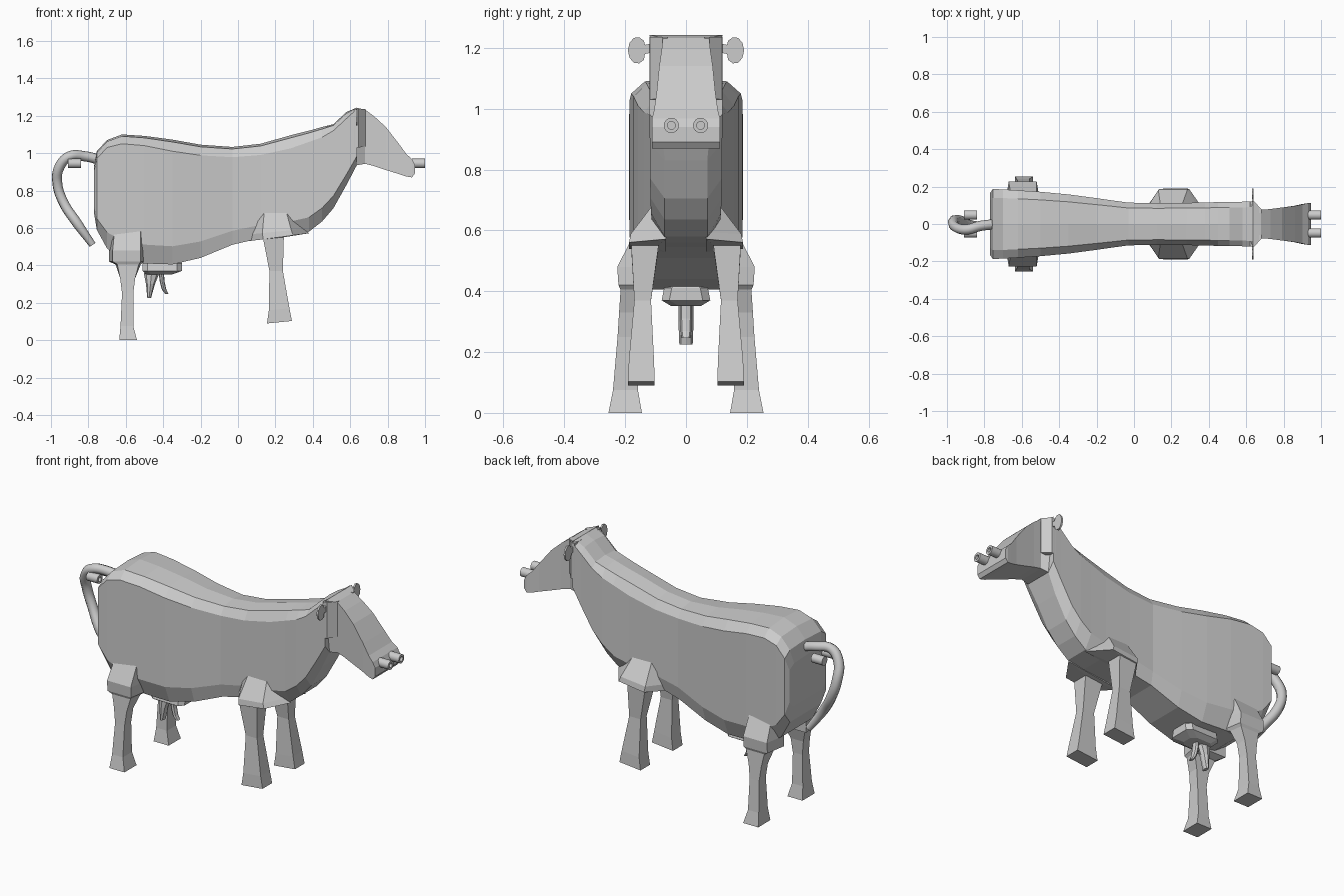
import bpy, bmesh, math

grey = bpy.data.materials.new("plain_grey")
grey.diffuse_color = (0.6, 0.6, 0.6, 1)


def loft(name, rings, smooth=False):
    """Skin a list of equal-length point rings and cap both ends."""
    bm = bmesh.new()
    vs = [[bm.verts.new(p) for p in r] for r in rings]
    n = len(vs[0])
    for a, b in zip(vs, vs[1:]):
        for i in range(n):
            j = (i + 1) % n
            bm.faces.new((a[i], a[j], b[j], b[i]))
    bm.faces.new(vs[0])
    bm.faces.new(vs[-1])
    bmesh.ops.recalc_face_normals(bm, faces=bm.faces)
    me = bpy.data.meshes.new(name)
    bm.to_mesh(me)
    bm.free()
    me.materials.append(grey)
    ob = bpy.data.objects.new(name, me)
    bpy.context.collection.objects.link(ob)
    if smooth:
        bpy.ops.object.select_all(action='DESELECT')
        ob.select_set(True)
        bpy.context.view_layer.objects.active = ob
        bpy.ops.object.shade_smooth_by_angle(angle=math.radians(40))
    return ob


# Body and neck: x, belly z, side edge z, spine z, half width, belly half width
body = [
    (-0.77, 0.68, 0.90, 0.93, 0.165, 0.13),
    (-0.755, 0.59, 0.97, 1.01, 0.187, 0.14),
    (-0.70, 0.49, 1.03, 1.07, 0.185, 0.14),
    (-0.62, 0.435, 1.05, 1.10, 0.18, 0.135),
    (-0.50, 0.41, 1.04, 1.092, 0.172, 0.125),
    (-0.35, 0.405, 1.01, 1.072, 0.158, 0.12),
    (-0.20, 0.44, 0.988, 1.045, 0.138, 0.11),
    (-0.03, 0.51, 0.978, 1.033, 0.114, 0.10),
    (0.12, 0.545, 0.99, 1.05, 0.112, 0.09),
    (0.28, 0.56, 1.025, 1.095, 0.113, 0.075),
    (0.38, 0.58, 1.06, 1.12, 0.115, 0.07),
    (0.45, 0.635, 1.085, 1.14, 0.117, 0.07),
    (0.51, 0.705, 1.12, 1.155, 0.118, 0.07),
    (0.58, 0.83, 1.185, 1.22, 0.119, 0.07),
    (0.635, 0.935, 1.235, 1.243, 0.12, 0.08),
]
rings = []
for x, zb, zs, zt, w, wb in body:
    h = zs - zb
    half = [(wb, zb), (w, zb + 0.16 * h), (w, zs), (0.75 * w, zs + 0.8 * (zt - zs))]
    rings.append([(x, y, z) for y, z in half] + [(x, 0, zt)]
                 + [(x, -y, z) for y, z in reversed(half)])
loft("body", rings)

# Head: x, bottom z, top z, bottom half width, top half width
head = [
    (0.635, 0.935, 1.243, 0.08, 0.12),
    (0.68, 0.943, 1.232, 0.075, 0.076),
    (0.73, 0.93, 1.195, 0.08, 0.08),
    (0.79, 0.91, 1.14, 0.088, 0.088),
    (0.86, 0.888, 1.05, 0.098, 0.097),
    (0.90, 0.875, 0.995, 0.107, 0.105),
    (0.93, 0.87, 0.968, 0.112, 0.112),
    (0.945, 0.89, 0.94, 0.112, 0.112),
]
loft("head", [[(x, -b, zb), (x, b, zb), (x, t, zt), (x, -t, zt)]
              for x, zb, zt, b, t in head])

# Cheek blocks where the neck meets the head
for s in (1, -1):
    loft("cheek", [[(x, s * 0.06, zb), (x, s * w, zb), (x, s * w, 1.235), (x, s * 0.06, 1.235)]
                   for x, zb, w in ((0.62, 1.03, 0.12), (0.645, 1.03, 0.119), (0.682, 1.035, 0.077))])

# Legs: z, x min, x max, y inner, y outer, inset of the outer side, slope in x
rear = [
    (0.0, -0.635, -0.54, 0.145, 0.255, 0, 0),
    (0.075, -0.628, -0.56, 0.158, 0.24, 0, 0),
    (0.25, -0.62, -0.56, 0.165, 0.225, 0, 0),
    (0.33, -0.63, -0.55, 0.16, 0.22, 0, 0),
    (0.405, -0.655, -0.52, 0.14, 0.215, 0.01, 0),
    (0.42, -0.69, -0.50, 0.10, 0.222, 0.02, 0),
    (0.48, -0.69, -0.50, 0.10, 0.226, 0.02, 0),
    (0.585, -0.68, -0.50, 0.10, 0.172, 0.02, 0),
]
front = [
    (0.096, 0.155, 0.288, 0.103, 0.19, 0, 0.1),
    (0.165, 0.165, 0.275, 0.105, 0.188, 0, 0.1),
    (0.37, 0.168, 0.24, 0.115, 0.17, 0, 0),
    (0.545, 0.135, 0.245, 0.09, 0.18, 0, 0.1),
    (0.55, 0.05, 0.38, 0.065, 0.187, 0.085, 0.13),
    (0.58, 0.055, 0.36, 0.065, 0.182, 0.075, 0.1),
    (0.68, 0.09, 0.31, 0.065, 0.112, 0.05, 0),
]
for name, table in (("rear_leg", rear), ("front_leg", front)):
    for s in (1, -1):
        rings = []
        for z, x0, x1, y0, y1, ins, slope in table:
            xc = (x0 + x1) / 2
            pts = [(x0, y0), (x1, y0), (x1 - ins, y1), (x0 + ins, y1)]
            rings.append([(x, s * y, z + slope * (x - xc)) for x, y in pts])
        loft(name, rings)

# Ears: thin rounded paddles on a short stalk
for s in (1, -1):
    outline = [(0.11, 1.215), (0.135, 1.21)]
    for k in range(9):
        a = math.radians(135 - 270 * k / 8)
        outline.append((0.16 + 0.031 * math.cos(a), 1.192 + 0.044 * math.sin(a)))
    outline += [(0.135, 1.18), (0.11, 1.185)]
    loft("ear", [[(x, s * y, z) for y, z in outline] for x in (0.630, 0.640)])

# Pegs: hollow nostrils on the muzzle and a matching pair beside the tail
for name, dx in (("nostril", 0), ("tail_peg", -1.84)):
    for s in (1, -1):
        rings = []
        for x, r in ((0.93, 0.025), (1.0, 0.025), (1.0, 0.013), (0.965, 0.013)):
            rings.append([(x + dx, s * 0.048 + r * math.cos(k * math.tau / 16),
                           0.945 + r * math.sin(k * math.tau / 16)) for k in range(16)])
        loft(name, rings, True)

# Udder: a rounded slab with bevelled lower edges
udder = [(0.352, -0.49, -0.35, 0.05), (0.37, -0.51, -0.30, 0.08),
         (0.41, -0.51, -0.30, 0.072), (0.43, -0.49, -0.31, 0.055)]
rings = []
for z, x0, x1, w in udder:
    c = 0.025
    rings.append([(x0, -w + c, z), (x0 + c, -w, z), (x1 - c, -w, z), (x1, -w + c, z),
                  (x1, w - c, z), (x1 - c, w, z), (x0 + c, w, z), (x0, w - c, z)])
loft("udder", rings)

# Teats: a straight cone and a thin curved one; x, z, radius in x, radius in y
teats = [
    [(-0.462, 0.36, 0.042, 0.025), (-0.468, 0.30, 0.024, 0.025), (-0.475, 0.225, 0.010, 0.022)],
    [(-0.41, 0.36, 0.014, 0.02), (-0.405, 0.31, 0.013, 0.02),
     (-0.395, 0.27, 0.012, 0.018), (-0.38, 0.247, 0.009, 0.014)],
]
for path in teats:
    loft("teat", [[(x + rx * math.cos(k * math.tau / 8), ry * math.sin(k * math.tau / 8), z)
                   for k in range(8)] for x, z, rx, ry in path])

# Tail: a round tube along a looping path
cu = bpy.data.curves.new("tail", 'CURVE')
cu.dimensions = '3D'
cu.bevel_depth = 0.027
cu.bevel_resolution = 2
cu.use_fill_caps = True
cu.resolution_u = 5
sp = cu.splines.new('BEZIER')
path = [(-0.73, 0, 0.962), (-0.82, -0.01, 0.983), (-0.90, -0.03, 0.983), (-0.955, -0.015, 0.925),
        (-0.966, 0.015, 0.84), (-0.935, 0.02, 0.74), (-0.86, -0.01, 0.625), (-0.778, 0, 0.51)]
sp.bezier_points.add(len(path) - 1)
for bp, p in zip(sp.bezier_points, path):
    bp.co = p
    bp.handle_left_type = bp.handle_right_type = 'AUTO'
sp.bezier_points[-1].radius = 0.7
cu.materials.append(grey)
tail = bpy.data.objects.new("tail", cu)
bpy.context.collection.objects.link(tail)
